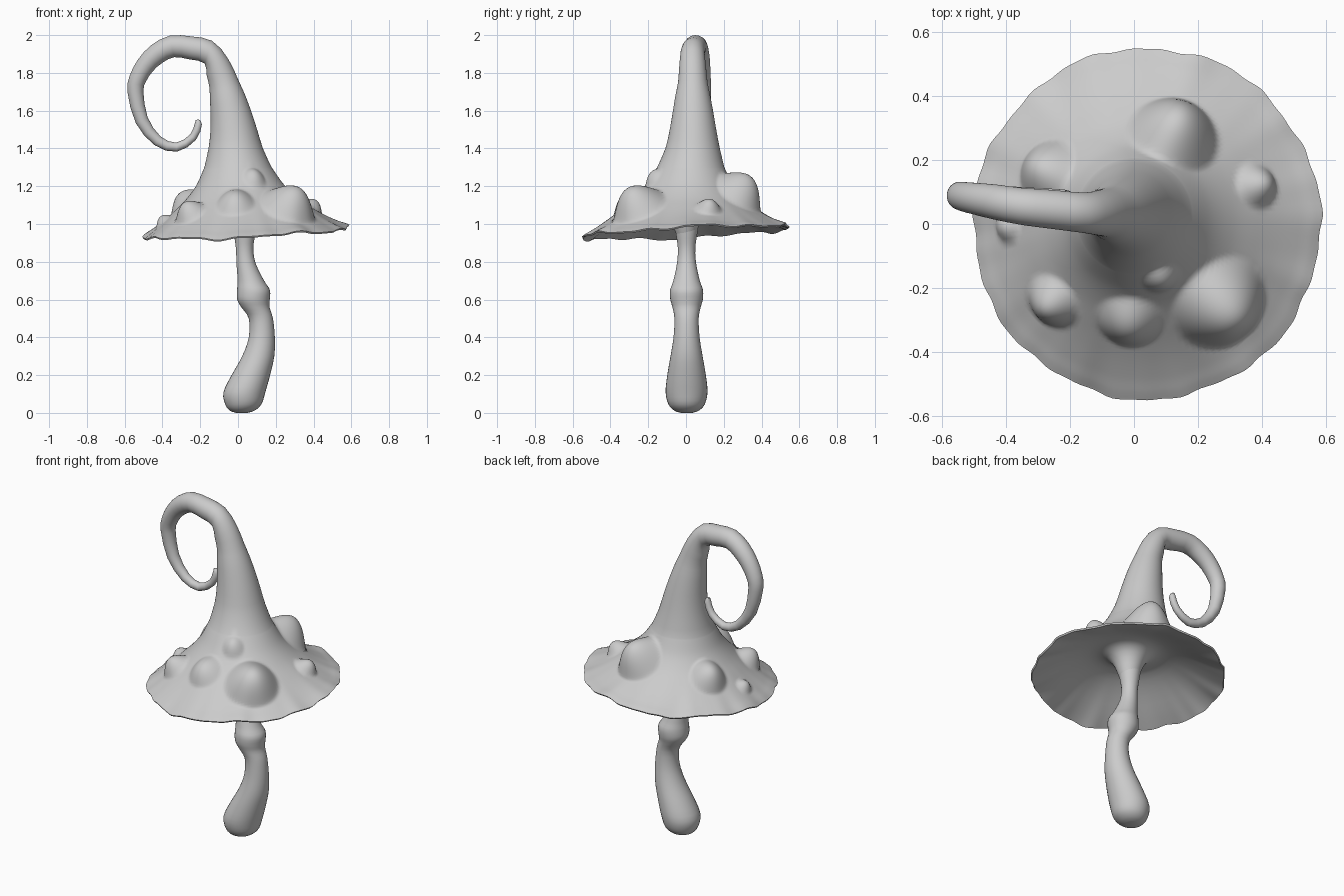
import bpy, bmesh, math
from mathutils import Vector

if "Cube" in bpy.data.objects:
    bpy.data.objects.remove(bpy.data.objects["Cube"])


def finish(name, bm, angle=60):
    bmesh.ops.recalc_face_normals(bm, faces=bm.faces)
    me = bpy.data.meshes.new(name)
    bm.to_mesh(me)
    bm.free()
    ob = bpy.data.objects.new(name, me)
    bpy.context.collection.objects.link(ob)
    bpy.ops.object.select_all(action='DESELECT')
    ob.select_set(True)
    bpy.context.view_layer.objects.active = ob
    bpy.ops.object.shade_smooth_by_angle(angle=math.radians(angle))
    return ob


def loft(name, rings, sides, shape=None):
    """Skin circles (x, y, z, radius, lean in degrees) and close both ends."""
    bm = bmesh.new()
    loops = []
    for k, (x, y, z, r, lean) in enumerate(rings):
        a = math.radians(lean)
        u = Vector((math.cos(a), 0, math.sin(a)))
        loop = []
        for i in range(sides):
            t = math.tau * i / sides
            p = Vector((x, y, z)) + r * (math.cos(t) * u + math.sin(t) * Vector((0, 1, 0)))
            loop.append(bm.verts.new(shape(p, r, t, k) if shape else p))
        loops.append(loop)
    for a, b in zip(loops, loops[1:]):
        for i in range(sides):
            j = (i + 1) % sides
            bm.faces.new((a[i], a[j], b[j], b[i]))
    bm.faces.new(loops[0])
    bm.faces.new(loops[-1])
    return finish(name, bm)


def smooth_rings(pts, steps=3):
    """Catmull-Rom refinement of a ring list."""
    out = []
    for i in range(len(pts) - 1):
        p = [pts[max(i - 1, 0)], pts[i], pts[i + 1], pts[min(i + 2, len(pts) - 1)]]
        for s in range(steps):
            t = s / steps
            out.append(tuple(0.5 * (2 * b + (c - a) * t + (2 * a - 5 * b + 4 * c - d) * t * t
                                    + (3 * b - a - 3 * c + d) * t ** 3)
                             for a, b, c, d in zip(*p)))
    return out + [pts[-1]]


# Bent stem with a bulbous foot and a knuckle
stem = [(.02, 0, .03), (.022, .012, .065), (.028, .045, .096), (.034, .11, .111),
        (.068, .2, .102), (.107, .3, .085), (.126, .4, .069), (.121, .5, .064),
        (.092, .56, .075), (.082, .6, .086), (.082, .65, .087), (.068, .7, .07),
        (.043, .79, .051), (.035, .87, .046), (.035, .95, .057), (.035, 1.03, .07), (.035, 1.08, .08)]
loft("stem", smooth_rings([(x, 0.003, z, r, 0) for x, z, r in stem]), 32)

# Warts swelling out of the cap (x, y, z, radius, height)
warts = [(.125, .28, 1.15, .145, .122), (-.275, .165, 1.105, .11, .075), (.385, .12, 1.085, .072, .055),
         (.275, -.255, 1.095, .155, .128), (-.015, -.3, 1.105, .105, .055), (-.25, -.24, 1.045, .09, .07),
         (.09, -.18, 1.25, .064, .03), (-.4, -.01, 1.02, .052, .033)]

# Cap: the underside profile, then the outside up to the cone, then the curl
under = [(.045, .93), (.062, .973), (.085, 1.035), (.125, 1.085), (.19, 1.1), (.27, 1.08),
         (.36, 1.04), (.45, .993), (.52, .96), (.538, .952)]
outer = [(.543, .96), (.52, .974), (.48, .996), (.42, 1.035), (.36, 1.08), (.29, 1.14), (.23, 1.21)]
cone = [(.0, .025, 1.3, .178, 0), (-.012, .035, 1.4, .144, 0), (-.023, .037, 1.5, .123, 2),
        (-.04, .037, 1.6, .106, 5), (-.058, .036, 1.68, .092, 9), (-.077, .036, 1.75, .078, 15)]
curl = [(-.108, .035, 1.83, .071, 35), (-.157, .035, 1.91, .063, 72), (-.25, .045, 1.932, .061, 84),
        (-.35, .055, 1.94, .058, 102), (-.43, .068, 1.9, .055, 125), (-.49, .078, 1.84, .05, 143),
        (-.53, .085, 1.77, .046, 162), (-.543, .09, 1.70, .042, 183), (-.51, .092, 1.55, .035, 207),
        (-.425, .092, 1.44, .028, 237), (-.325, .09, 1.407, .024, 275), (-.238, .088, 1.46, .021, 315),
        (-.21, .086, 1.53, .019, 352), (-.216, .086, 1.552, .009, 365)]
below = smooth_rings([(.037 + .005 * r, 0, z, r, 0) for r, z in under], 2)
above = [(.042 - .035 * (z - .95) / .3, .02 * (z - .95) / .3, z, r, 0) for r, z in outer]
above = smooth_rings(above + cone[:1], 7)[:-1]


def brim(p, r, t, k):
    # the brim tilts and its edge ripples
    w = min(max((r - .2) / .34, 0), 1)
    p.z += .048 * w * (p.x - .04 + p.y)
    e = w ** 3
    p.z += e * (.006 * math.sin(5 * t + 1) + .005 * math.sin(11 * t) + .003 * math.sin(19 * t + 2))
    ripple = e * (.004 * math.sin(7 * t + .5) + .003 * math.sin(17 * t) + .002 * math.sin(31 * t))
    p.x += ripple * math.cos(t)
    p.y += .006 * e * math.sin(t) + ripple * math.sin(t)
    # push the outside out into warts
    if len(below) <= k < len(below) + len(above) + 4:
        start = p.copy()
        for x, y, z, size, h in warts:
            lean = Vector((x - .03, y - .01, 0)).normalized() * .58 + Vector((0, 0, .81))
            d = start - Vector((x, y, z))
            q = (d - lean * d.dot(lean)).length / size
            if q < 1 and d.length < 1.5 * size:
                p += lean * h * (1 - q * q) ** 1.25
    return p


loft("cap", below + above + smooth_rings(cone + curl, 2), 160, brim)
